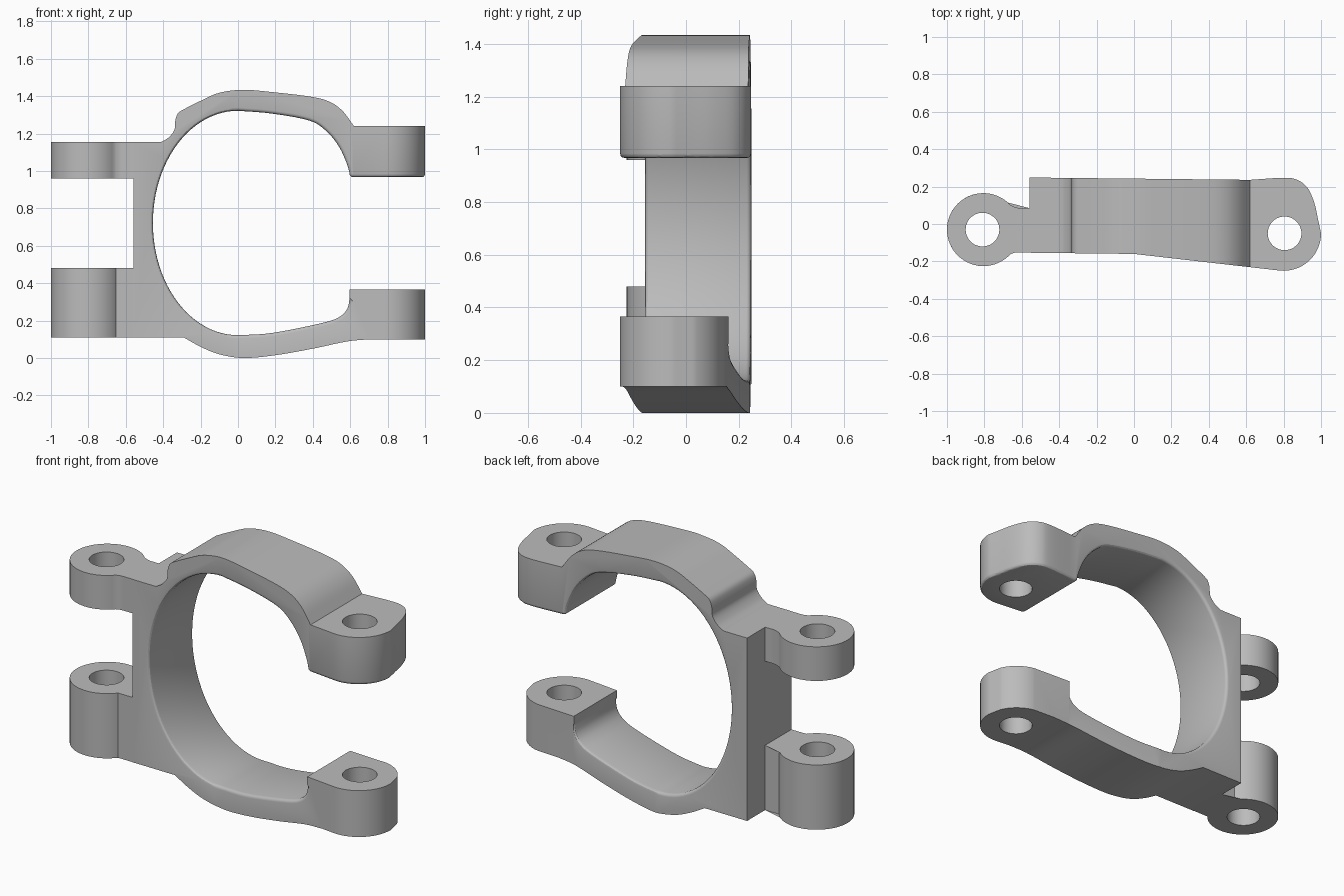
import bpy, bmesh, math
from mathutils import Vector
from mathutils.geometry import intersect_point_line

if "Cube" in bpy.data.objects:
    bpy.data.objects.remove(bpy.data.objects["Cube"])

grey = bpy.data.materials.new("plain grey")
grey.use_nodes = True
grey.diffuse_color = (0.5, 0.5, 0.5, 1)
grey.node_tree.nodes["Principled BSDF"].inputs["Base Color"].default_value = (0.5, 0.5, 0.5, 1)


def smooth(points, steps=5):
    """Catmull-Rom curve through 2D points."""
    p = [Vector(q) for q in points]
    p = [2 * p[0] - p[1]] + p + [2 * p[-1] - p[-2]]
    out = []
    for a, b, c, d in zip(p, p[1:], p[2:], p[3:]):
        for i in range(steps):
            t = i / steps
            out.append(0.5 * (2 * b + (c - a) * t + (2 * a - 5 * b + 4 * c - d) * t * t
                              + (3 * b - a - 3 * c + d) * t ** 3))
    return out + [p[-2]]


def arc(cx, cy, rx, ry, start, end, count=24):
    angles = [math.radians(start + (end - start) * i / count) for i in range(count + 1)]
    return [Vector((cx + rx * math.cos(a), cy + ry * math.sin(a))) for a in angles]


def prism(name, outline, low, high, axis="Z"):
    """Extrude an outline along Z (x, y points) or along Y (x, z points)."""
    pts = [Vector(p) for p in outline]
    pts = [p for i, p in enumerate(pts) if (p - pts[i - 1]).length > 1e-4]
    bm = bmesh.new()
    place = (lambda p, h: (p.x, p.y, h)) if axis == "Z" else (lambda p, h: (p.x, h, p.y))
    face = bm.faces.new([bm.verts.new(place(p, low)) for p in pts])
    new = bmesh.ops.extrude_face_region(bm, geom=[face])["geom"]
    shift = (0, 0, high - low) if axis == "Z" else (0, high - low, 0)
    bmesh.ops.translate(bm, vec=shift, verts=[v for v in new if isinstance(v, bmesh.types.BMVert)])
    bmesh.ops.recalc_face_normals(bm, faces=bm.faces)
    mesh = bpy.data.meshes.new(name)
    bm.to_mesh(mesh)
    bm.free()
    mesh.materials.append(grey)
    obj = bpy.data.objects.new(name, mesh)
    bpy.context.scene.collection.objects.link(obj)
    return obj


def boolean(obj, tool, operation):
    mod = obj.modifiers.new("cut", "BOOLEAN")
    mod.operation, mod.object, mod.solver = operation, tool, "EXACT"
    bpy.context.view_layer.objects.active = obj
    bpy.ops.object.modifier_apply(modifier=mod.name)
    bpy.data.objects.remove(tool)


def bore(obj, x, y):
    boolean(obj, prism("bore_cutter", arc(x, y, 0.09, 0.09, 0, 352.5, 47), -0.2, 1.6), "DIFFERENCE")


# Front profile of the clamp: outer edge, then the opening between the jaws
lower_edge = smooth([(-0.29, 0.11), (-0.2, 0.06), (-0.1, 0.02), (0.03, 0), (0.2, 0.015),
                     (0.4, 0.05), (0.58, 0.088), (0.7, 0.1)])
upper_edge = smooth([(0.62, 1.24), (0.56, 1.32), (0.49, 1.37), (0.39, 1.397), (0.2, 1.42),
                     (0.03, 1.434), (-0.1, 1.418), (-0.2, 1.375), (-0.28, 1.335)])
step_edge = smooth([(-0.28, 1.335), (-0.32, 1.31), (-0.335, 1.27), (-0.34, 1.22),
                    (-0.37, 1.18), (-0.41, 1.155)])
opening = (smooth([(0.597, 0.32), (0.585, 0.265), (0.55, 0.225), (0.48, 0.195), (0.3, 0.155),
                   (0.15, 0.13), (0, 0.122)])
           + arc(0, 0.722, 0.455, 0.6, 270, 90, 48)
           + smooth([(0, 1.322), (0.18, 1.307), (0.38, 1.27), (0.47, 1.215), (0.54, 1.13),
                     (0.585, 1.03), (0.6, 0.967)]) + [Vector((1.1, 0.967))])
jaw_top = [Vector((1.1, 0.365)), Vector((0.597, 0.365))]
profile = ([(-0.56, 0.11)] + lower_edge + [(1.1, 0.1)] + jaw_top + opening
           + [(1.1, 1.24)] + upper_edge + step_edge + [(-0.56, 1.155)])
body = prism("clamp_body", profile, -0.4, 0.4, "Y")

# Plan outline tapers the arms and rounds the jaw ends
plan = ([(-0.7, -0.152), (0, -0.16), (0.78, -0.249)] + arc(0.8, -0.05, 0.2, 0.2, -90, 0)
        + smooth([(1, -0.05), (0.985, 0.02), (0.965, 0.11), (0.93, 0.19), (0.875, 0.235),
                  (0.8, 0.247), (0.62, 0.236)])
        + [(-0.7, 0.25)])
boolean(body, prism("plan_cutter", plan, -0.5, 2), "INTERSECT")

# Lower jaw is narrower at the back
relief = ([(0.02, 0.2425), (0.6, 0.16)] + arc(0.8, -0.05, 0.2, 0.2, 80, 0)
          + [(1.3, -0.05), (1.3, 0.5), (0.02, 0.5)])
boolean(body, prism("relief_cutter", relief, -0.3, 0.6), "DIFFERENCE")

# Round the rims of the opening and the underside of the upper jaw
bm = bmesh.new()
bm.from_mesh(body.data)
bmesh.ops.remove_doubles(bm, verts=bm.verts, dist=1e-4)


def on_opening(co):
    p = Vector((co.x, co.z, 0))
    for a, b in zip(opening, opening[1:]):
        if (b - a).length < 1e-5:
            continue
        q, t = intersect_point_line(p, a.to_3d(), b.to_3d())
        if -0.02 <= t <= 1.02 and (q - p).length < 5e-4:
            return True
    return False


rim = [e for e in bm.edges if e.is_manifold and e.calc_face_angle() > 0.7
       and all(on_opening(v.co) for v in e.verts)]
bmesh.ops.bevel(bm, geom=rim, offset=0.017, segments=3, profile=0.5,
                affect="EDGES", clamp_overlap=False)
bm.to_mesh(body.data)
bm.free()
bore(body, 0.805, -0.05)

# Hinge lugs: a round eye with a short neck meeting the body
eye = arc(-0.805, -0.03, 0.195, 0.195, 42, 318, 48)
soft = (smooth([(-0.56, 0.085), (-0.61, 0.085), (-0.635, 0.09), (-0.66, 0.1005)], 3)
        + eye + smooth([(-0.66, -0.1605), (-0.635, -0.153), (-0.61, -0.152), (-0.56, -0.152)], 3))
crisp = ([(-0.56, 0.085), (-0.648, 0.085)] + arc(-0.805, -0.03, 0.195, 0.195, 36, 321, 48)
         + [(-0.653, -0.152), (-0.56, -0.152)])
lugs = []
for name, outline, low, high in (("upper_hinge_lug", soft, 0.96, 1.155),
                                 ("lower_hinge_lug", crisp, 0.11, 0.48)):
    lug = prism(name, outline, low, high)
    bore(lug, -0.81, -0.03)
    lugs.append(lug)

# Smooth curved walls, keep the machined edges sharp
bpy.ops.object.select_all(action="DESELECT")
for obj in [body] + lugs:
    obj.select_set(True)
bpy.context.view_layer.objects.active = body
bpy.ops.object.shade_smooth_by_angle(angle=math.radians(30))
